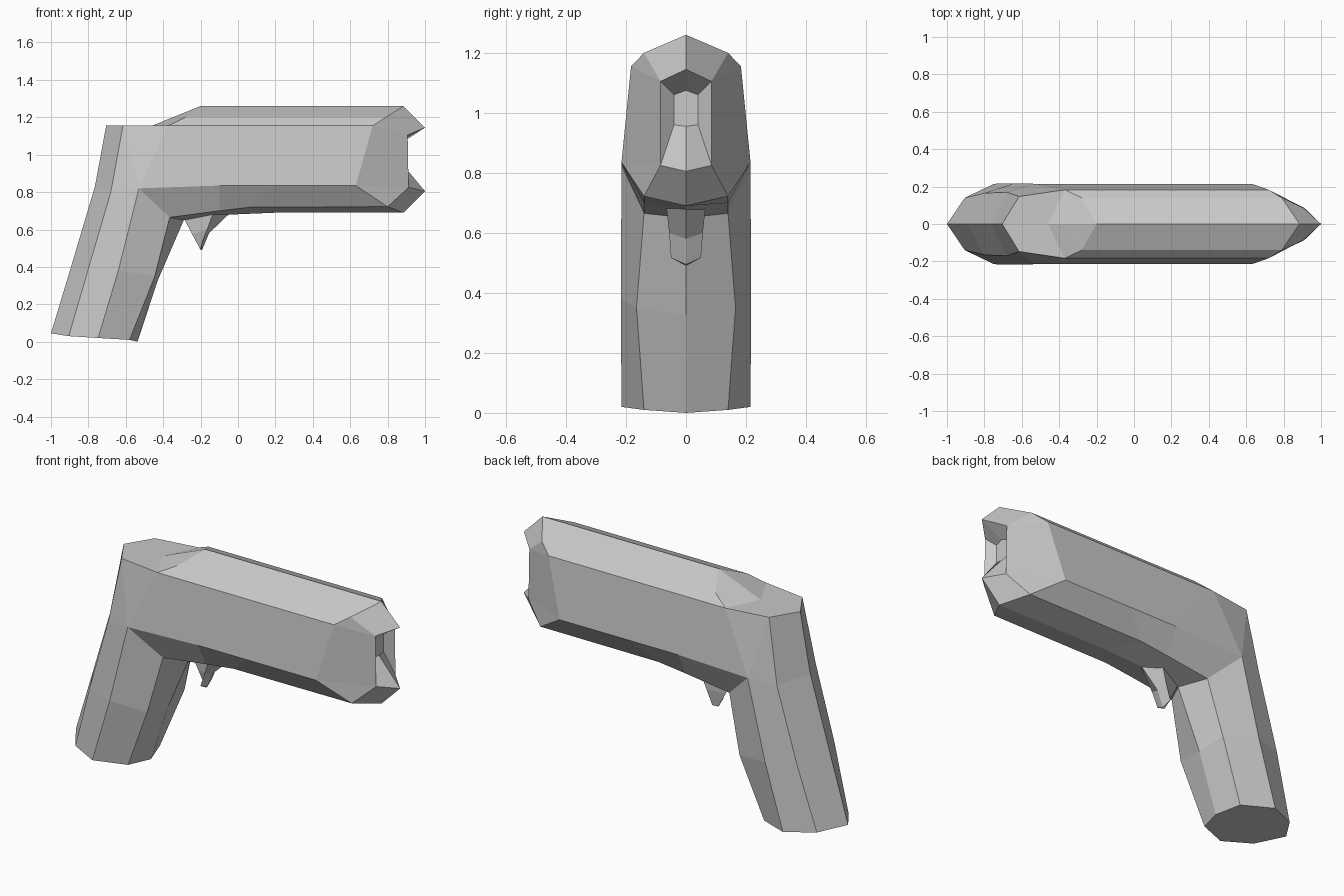
import bpy
import bmesh
from mathutils import Vector

if "Cube" in bpy.data.objects:
    bpy.data.objects.remove(bpy.data.objects["Cube"])


def make_material(name, colour):
    material = bpy.data.materials.new(name)
    material.use_nodes = True
    material.diffuse_color = colour
    material.node_tree.nodes["Principled BSDF"].inputs["Base Color"].default_value = colour
    return material


def full_ring(half):
    """Close a half section (top to bottom, y >= 0) by mirroring it across y."""
    points = [Vector(p) for p in half]
    mirrored = [Vector((p.x, -p.y, p.z)) for p in reversed(points[1:-1])]
    return points + mirrored


def loft(name, half_sections, material):
    """Skin a row of half sections into one closed, flat-shaded mesh."""
    bm = bmesh.new()
    rings = [[bm.verts.new(p) for p in full_ring(half)] for half in half_sections]
    for ring, following in zip(rings, rings[1:]):
        count = len(ring)
        for i in range(count):
            j = (i + 1) % count
            bm.faces.new((ring[i], ring[j], following[j], following[i]))
    bm.faces.new(rings[0])
    bm.faces.new(rings[-1])
    # Coincident points collapse into the triangles at the elbow and muzzle
    bmesh.ops.remove_doubles(bm, verts=bm.verts[:], dist=0.0005)
    bmesh.ops.recalc_face_normals(bm, faces=bm.faces[:])
    mesh = bpy.data.meshes.new(name)
    bm.to_mesh(mesh)
    bm.free()
    mesh.materials.append(material)
    obj = bpy.data.objects.new(name, mesh)
    bpy.context.collection.objects.link(obj)
    return obj


def section(back, shoulder, side_top, side_low, under, keel):
    return [back, shoulder, side_top, side_low, under, keel]


def grip_section(back, rear_side, side, front_side, front):
    """Grip sections have no shoulder, so it coincides with the back point."""
    return section(back, back, rear_side, side, front_side, front)


grey = make_material("plain grey", (0.58, 0.58, 0.58, 1.0))

# Grip: slanted eight-sided column
grip_sections = [
    grip_section((-1, 0, .045), (-.905, .14, .03), (-.748, .215, .02),
                 (-.58, .14, .01), (-.537, 0, 0)),
    grip_section((-.89, 0, .41), (-.80, .165, .39), (-.64, .217, .38),
                 (-.445, .165, .35), (-.43, 0, .325)),
]

# Elbow: the lower points stay put while the upper ones turn into the barrel
pivot = [(-.53, .215, .82), (-.365, .14, .665), (-.29, 0, .65)]
side_corner = (-.37, .183, 1.155)
heel = (-.46, 0, 1.155)
elbow_sections = [
    grip_section((-.765, 0, .83), (-.68, .17, .80), *pivot),
    grip_section((-.705, 0, 1.155), (-.615, .147, 1.155), *pivot),
    grip_section(heel, side_corner, *pivot),
]

# Barrel: ridge, shoulder, upper side, lower side, underside, keel
barrel_sections = [
    section((-.2, 0, 1.26), (-.28, .14, 1.2), side_corner,
            (-.1, .215, .835), (-.1, .14, .70), (-.04, 0, .68)),
    section((.2, 0, 1.26), (.2, .14, 1.2), (.2, .183, 1.155),
            (.2, .215, .835), (.07, .14, .72), (.2, 0, .69)),
    section((.885, 0, 1.26), (.79, .14, 1.2), (.72, .183, 1.155),
            (.63, .215, .835), (.8, .14, .722), (.885, 0, .69)),
]

# Muzzle: pointed lips around a shallow recess
rim_top, rim_low = (.907, .085, 1.105), (.912, .085, .825)
recess_top, recess_low = (.87, .04, 1.06), (.87, .04, .96)
muzzle_sections = [
    section((1, 0, 1.145), rim_top, rim_top, rim_low, rim_low, (1, 0, .805)),
    section((.87, 0, 1.075), recess_top, recess_top,
            recess_low, recess_low, (.87, 0, .955)),
]

loft("pistol_body",
     grip_sections + elbow_sections + barrel_sections + muzzle_sections, grey)

# Trigger: tapered hook below the barrel
trigger_sections = [
    [(-.29, 0, .66), (-.125, .068, .71), (-.03, 0, .70)],
    [(-.245, 0, .575), (-.165, .056, .6), (-.155, 0, .58)],
    [(-.2, 0, .49), (-.197, .05, .517), (-.19, 0, .495)],
]
loft("trigger", trigger_sections, grey)
